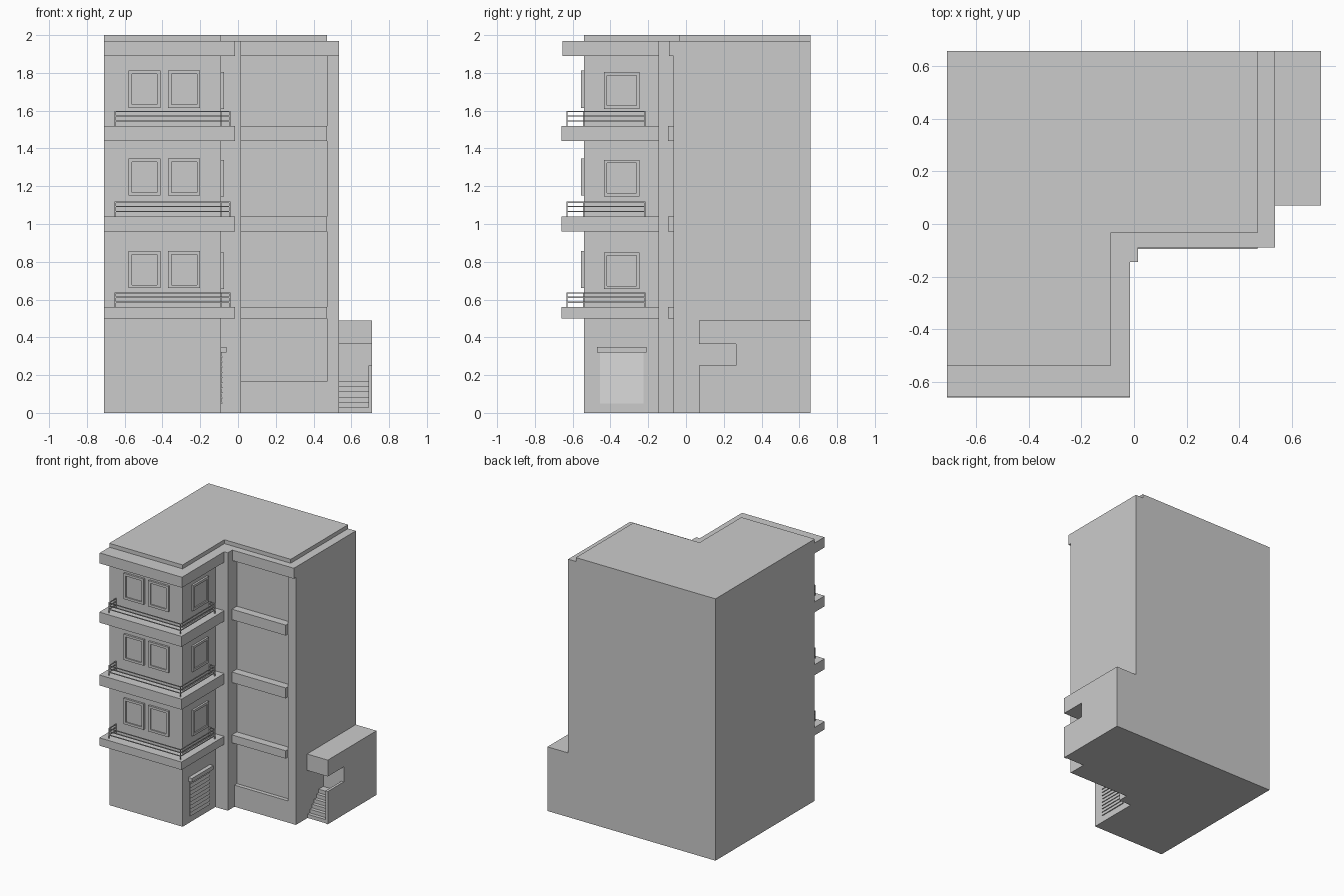
import bpy, bmesh

if "Cube" in bpy.data.objects:
    bpy.data.objects.remove(bpy.data.objects["Cube"])

def prism(name, pts, lo, hi, axis='z'):
    """Extrude a 2D outline along z, or a (y, z) outline along x."""
    bm = bmesh.new()
    to3 = (lambda a, b, h: (a, b, h)) if axis == 'z' else (lambda a, b, h: (h, a, b))
    f = bm.faces.new([bm.verts.new(to3(a, b, lo)) for a, b in pts])
    ext = bmesh.ops.extrude_face_region(bm, geom=[f])
    d = hi - lo
    bmesh.ops.translate(bm, vec=(0, 0, d) if axis == 'z' else (d, 0, 0),
                        verts=[v for v in ext['geom'] if isinstance(v, bmesh.types.BMVert)])
    bmesh.ops.recalc_face_normals(bm, faces=bm.faces)
    return finish(name, bm)

def finish(name, bm):
    me = bpy.data.meshes.new(name)
    bm.to_mesh(me)
    bm.free()
    ob = bpy.data.objects.new(name, me)
    bpy.context.collection.objects.link(ob)
    return ob

def boxes(name, spans):
    """One object from boxes given as (x0, x1, y0, y1, z0, z1)."""
    bm = bmesh.new()
    for x0, x1, y0, y1, z0, z1 in spans:
        vs = bmesh.ops.create_cube(bm, size=1)['verts']
        bmesh.ops.scale(bm, vec=(x1 - x0, y1 - y0, z1 - z0), verts=vs)
        bmesh.ops.translate(bm, vec=((x0 + x1) / 2, (y0 + y1) / 2, (z0 + z1) / 2), verts=vs)
    return finish(name, bm)

L, B = -0.71, 0.658          # left and back wall planes
WX, WY = -0.09, -0.54        # wing right and front wall planes

# Main walls: wing, corner column, recessed panel and edge pilaster
prism("building_walls", [(L, WY), (WX, WY), (WX, -0.145), (0.015, -0.145), (0.015, -0.035),
                         (0.47, -0.035), (0.47, -0.065), (0.535, -0.065), (0.535, B), (L, B)], 0, 1.89)
boxes("panel_base", [(0.015, 0.47, -0.065, -0.035, 0, 0.165)])

# Roof cornice and raised roof
prism("roof_cornice", [(L, -0.655), (-0.015, -0.655), (-0.015, -0.145), (0.015, -0.145),
                       (0.015, -0.09), (0.535, -0.09), (0.535, B), (L, B)], 1.89, 1.97)
prism("roof_top", [(L, WY), (WX, WY), (WX, -0.035), (0.47, -0.035), (0.47, B), (L, B)], 1.97, 2.0)

def window(name, face, a0, a1, z0, z1):
    """Raised frame with a slightly sunken pane on the front or side wall."""
    t = 0.018
    bars = [(a0, a1, z0, z0 + t, 0.015), (a0, a1, z1 - t, z1, 0.015),
            (a0, a0 + t, z0 + t, z1 - t, 0.015), (a1 - t, a1, z0 + t, z1 - t, 0.015),
            (a0 + t, a1 - t, z0 + t, z1 - t, 0.006)]
    if face == 'front':
        boxes(name, [(p, q, WY - d, WY, u, v) for p, q, u, v, d in bars])
    else:
        boxes(name, [(WX, WX + d, p, q, u, v) for p, q, u, v, d in bars])

# Each upper storey: balcony slab, ledge, railing and windows
for i, (z0, z1) in enumerate([(0.50, 0.56), (0.96, 1.04), (1.44, 1.52)], 1):
    prism(f"balcony_slab_{i}", [(L, -0.66), (-0.015, -0.66), (-0.015, -0.145), (WX, -0.145),
                                (WX, WY), (L, WY)], z0, z1)
    boxes(f"panel_ledge_{i}", [(0.015, 0.47, -0.095, -0.035, z0, z1)])

    r = 0.003
    rx0, rx1, ry0, ry1, top = -0.65, -0.044, -0.63, -0.218, z1 + 0.078
    rails = []
    for z in (z1 + 0.026, z1 + 0.052, top - r):
        rails += [(rx0 - r, rx1 + r, ry0 - r, ry0 + r, z - r, z + r),
                  (rx1 - r, rx1 + r, ry0 - r, ry1 + r, z - r, z + r),
                  (rx0 - r, rx0 + r, ry0, WY, z - r, z + r),
                  (WX, rx1, ry1 - r, ry1 + r, z - r, z + r)]
    for x, y in [(rx0, ry0), (rx1, ry0), (rx1, ry1), (rx0, WY - r), (WX + r, ry1)]:
        rails.append((x - r, x + r, y - r, y + r, z1, top))
    boxes(f"railing_{i}", rails)

    wz = (0.66, 1.15, 1.615)[i - 1]
    window(f"front_window_left_{i}", 'front', -0.58, -0.41, wz, wz + 0.197)
    window(f"front_window_right_{i}", 'front', -0.37, -0.20, wz, wz + 0.197)
    window(f"side_window_{i}", 'side', -0.435, -0.245, wz - 0.005, wz + 0.19)

# Roller shutter with sloped slats, and the box above it
n, zs, h = 10, 0.05, 0.027
outline = [(WX - 0.01, zs)]
bm = bmesh.new()
for k in range(n):
    z = zs + k * h
    v = [[bm.verts.new((x, y, zz)) for x, zz in
          ((WX - 0.005, z), (WX + 0.008, z), (WX + 0.001, z + h), (WX - 0.005, z + h))]
         for y in (-0.455, -0.225)]
    for a, b in ((0, 1), (1, 2), (2, 3), (3, 0)):
        bm.faces.new((v[0][a], v[0][b], v[1][b], v[1][a]))
    bm.faces.new(v[0])
    bm.faces.new(v[1])
bmesh.ops.recalc_face_normals(bm, faces=bm.faces)
finish("roller_shutter", bm)
boxes("shutter_box", [(WX, -0.06, -0.47, -0.21, 0.32, 0.35)])

# Stair porch: solid rear, canopy, outer parapet and steps
prism("stair_porch", [(0.265, 0), (B, 0), (B, 0.49), (0.07, 0.49), (0.07, 0.365), (0.265, 0.365)],
      0.535, 0.71, 'x')
boxes("stair_parapet", [(0.69, 0.71, 0.07, 0.265, 0, 0.25)])
steps, rise, run = 6, 0.028, 0.027
profile = [(0.265, 0), (0.075, 0)]
for k in range(steps):
    y = 0.075 + k * run
    profile += [(y, (k + 1) * rise), (y + run, (k + 1) * rise)]
profile += [(0.265, steps * rise)]
prism("entrance_steps", profile, 0.535, 0.69, 'x')
